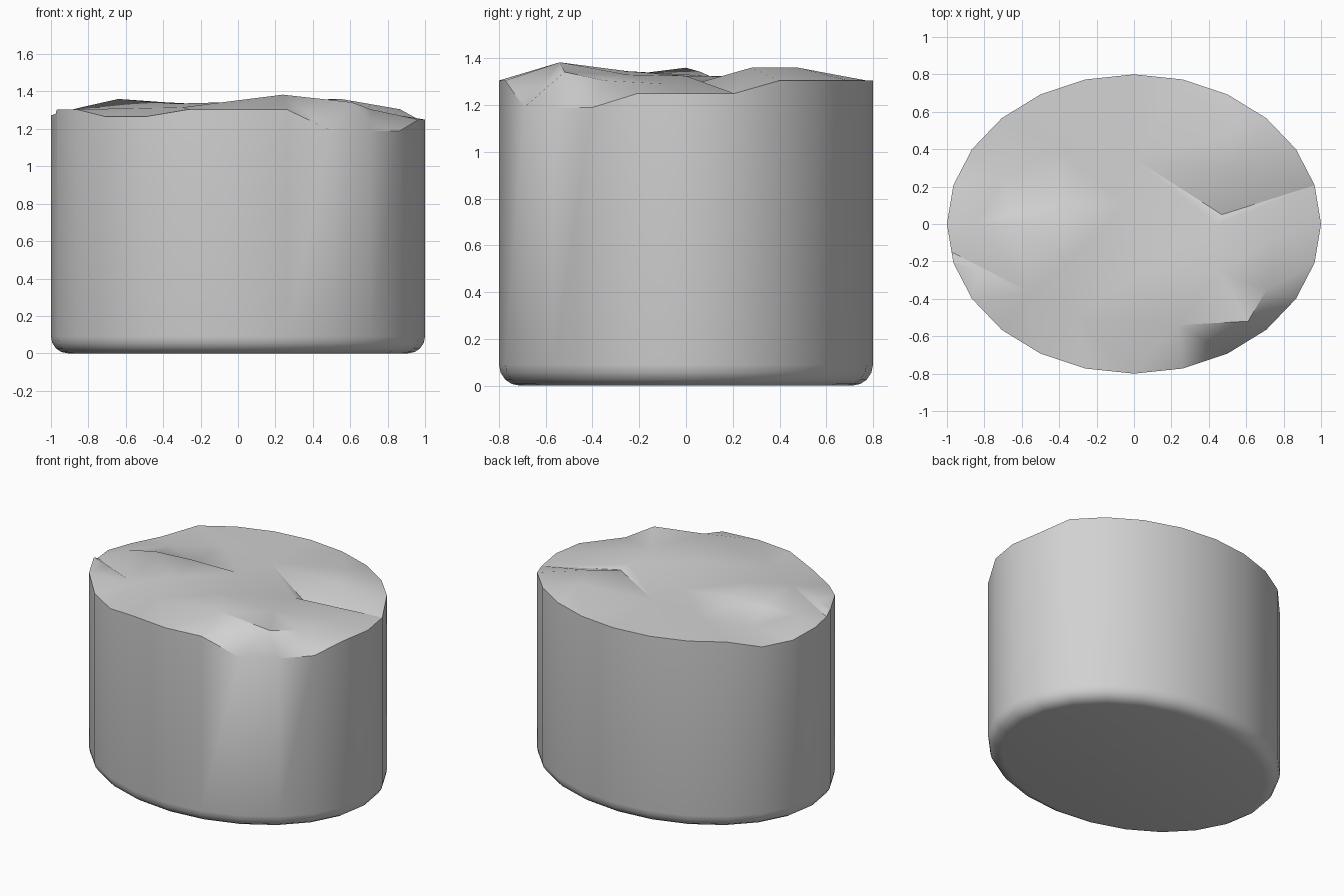
import bpy, bmesh, math
from mathutils import Vector
from mathutils.geometry import delaunay_2d_cdt

cube = bpy.data.objects.get("Cube")
if cube:
    bpy.data.objects.remove(cube, do_unlink=True)

SIDES, RX, RY = 24, 1.0, 0.8
FILLET, STEPS = 0.09, 4

# Rim height at each side, for those that differ from the usual level
LEVEL = 1.305
rim_z = {0: 1.25, 1: 1.25, 10: 1.25, 11: 1.25, 12: 1.272, 15: 1.265,
         16: 1.265, 20: 1.19, 21: 1.19, 22: 1.19, 23: 1.25}


def oval(i, inset=0.0):
    a = math.tau * i / SIDES
    return (RX - inset) * math.cos(a), (RY - inset) * math.sin(a)


# Upright wall and rounded foot
bm = bmesh.new()
rim = [bm.verts.new((*oval(i), rim_z.get(i, LEVEL))) for i in range(SIDES)]
rings = [rim]
for s in range(STEPS + 1):
    t = math.pi / 2 * s / STEPS
    inset, z = FILLET * (1 - math.cos(t)), FILLET * (1 - math.sin(t))
    rings.append([bm.verts.new((*oval(i, inset), z)) for i in range(SIDES)])

# Split in the rim where the crack starts
notch_at = 12
p, q = rim[notch_at].co, rim[notch_at + 1].co
notch = [bm.verts.new((*p.lerp(q, f).xy, z)) for f, z in ((0.72, 1.28), (0.95, LEVEL))]
for upper, lower in zip(rings, rings[1:]):
    for i in range(SIDES):
        j = (i + 1) % SIDES
        extra = notch if upper is rim and i == notch_at else []
        bm.faces.new([lower[i], lower[j], upper[j], *extra[::-1], upper[i]])
bm.faces.new(rings[-1][::-1])

# Broken top: outline, ridges with a step behind, chipped edge and bumps
outline = rim[:notch_at + 1] + notch + rim[notch_at + 1:]
points = list(outline)
edges = [(i, (i + 1) % len(outline)) for i in range(len(outline))]


def add_line(coords, start=None, end=None):
    ids = [] if start is None else [points.index(start)]
    for c in coords:
        points.append(bm.verts.new(c))
        ids.append(len(points) - 1)
    if end is not None:
        ids.append(points.index(end))
    edges.extend(zip(ids, ids[1:]))


# Chip at the front left
add_line([(0.24, -0.54, 1.383), (0.61, -0.52, 1.342), (0.71, -0.35, 1.305)],
         rim[19], rim[23])

# Low ridge running across from the right
ridge = [(-0.84, 0.0, 1.315), (-0.64, 0.0, 1.36), (-0.4, 0.06, 1.343), (-0.06, 0.1, 1.325)]
add_line(ridge)
add_line([(x, y + 0.05, z - 0.03) for x, y, z in ridge[1:3]])

# Ridge and step reaching the left rim
add_line([(0.44, 0.0, 1.325)], end=rim[1])
add_line([(0.47, 0.05, 1.295)], end=rim[1])

# Crack at the right
add_line([(-0.55, -0.37, 1.31)], notch[0])
add_line([(-0.83, -0.25, 1.305)], notch[1])

# Gentle bumps
add_line([(0.55, 0.28, 1.36), (0.5, 0.48, 1.36)])
for bump in [(-0.35, -0.2, 1.335), (0.05, -0.25, 1.345), (0.0, 0.35, 1.32),
             (-0.4, 0.4, 1.315), (-0.3, -0.5, 1.315), (0.45, -0.25, 1.33),
             (0.75, -0.08, 1.29), (-0.7, 0.25, 1.29)]:
    points.append(bm.verts.new(bump))

flat = [Vector(v.co.xy) for v in points]
_, _, tris, origin, _, _ = delaunay_2d_cdt(flat, edges, [], 0, 1e-6)
for tri in tris:
    corners = [points[origin[k][0]] for k in tri if origin[k]]
    if len(set(corners)) == 3 and (not all(c in outline for c in corners)
                                   or sum((b.co - a.co).cross(c.co - a.co).z
                                          for a, b, c in [corners]) > 1e-5):
        bm.faces.new(corners)
bmesh.ops.recalc_face_normals(bm, faces=bm.faces[:])

mesh = bpy.data.meshes.new("stump")
bm.to_mesh(mesh)
bm.free()
stump = bpy.data.objects.new("stump", mesh)
bpy.context.collection.objects.link(stump)

# Plain grey
grey = bpy.data.materials.new("grey")
grey.use_nodes = True
colour = (0.64, 0.64, 0.64, 1)
grey.diffuse_color = colour
grey.node_tree.nodes["Principled BSDF"].inputs["Base Color"].default_value = colour
mesh.materials.append(grey)

bpy.ops.object.select_all(action="DESELECT")
stump.select_set(True)
bpy.context.view_layer.objects.active = stump
bpy.ops.object.shade_smooth_by_angle(angle=math.radians(35))
